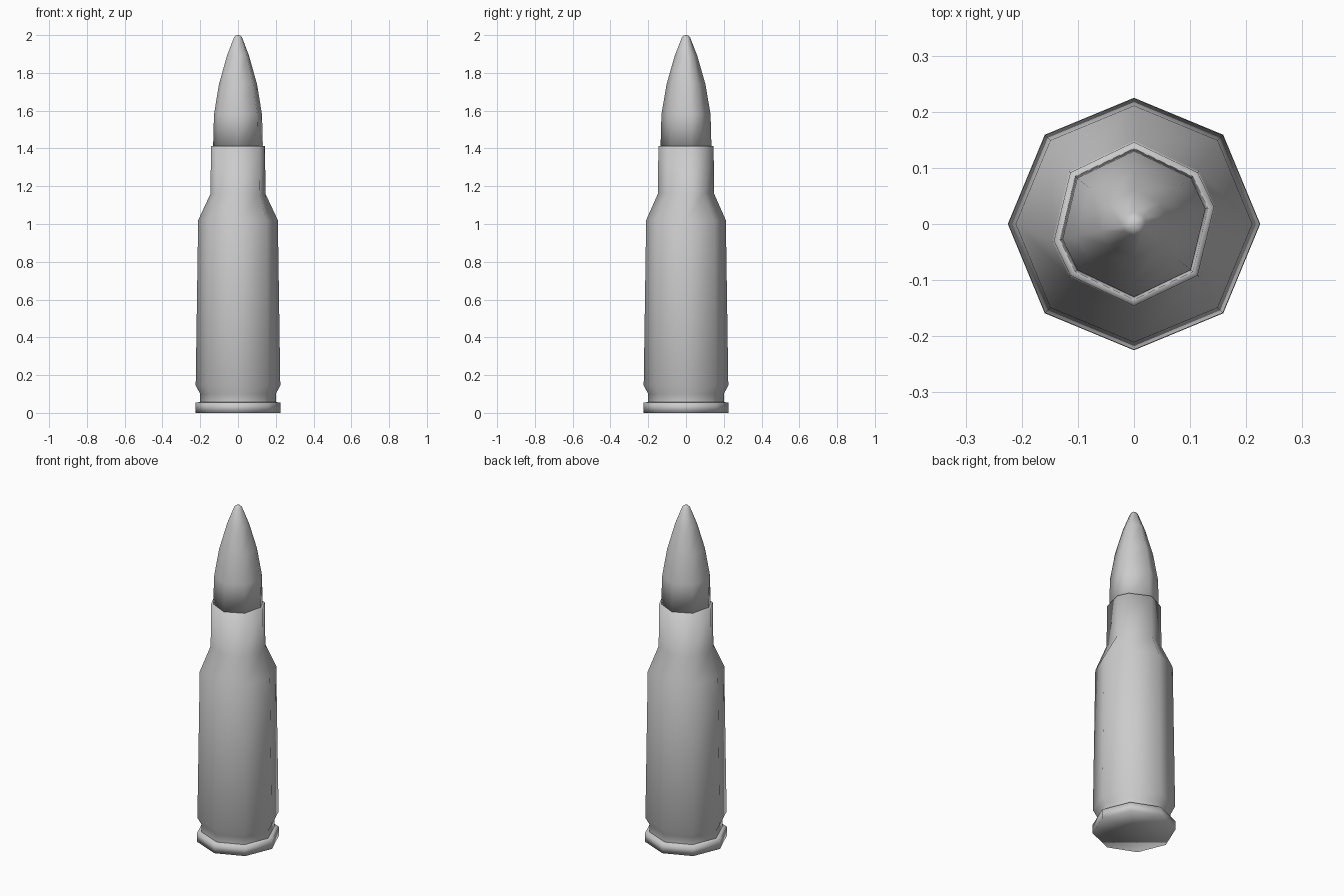
import bpy
import bmesh
from math import cos, sin, radians

default = bpy.data.objects.get("Cube")
if default:
    bpy.data.objects.remove(default, do_unlink=True)

# One plain metal colour
metal = bpy.data.materials.new("grey metal")
metal.use_nodes = True
metal.diffuse_color = (0.6, 0.6, 0.6, 1)
metal.node_tree.nodes["Principled BSDF"].inputs["Base Color"].default_value = metal.diffuse_color

# Eight corner directions: even for the case body, skewed for the neck and bullet
EVEN = [i * 45 for i in range(8)]
half_turn = [12, 39, 90, 141]
SKEWED = half_turn + [a + 180 for a in half_turn]


def lathe(name, rings, start_z, end_z=None):
    """Skin (radius, height, angles) rings; close the ends with centre points."""
    bm = bmesh.new()
    loops = [[bm.verts.new((r * cos(radians(a)), r * sin(radians(a)), z))
              for a in angles] for r, z, angles in rings]
    for low, high in zip(loops, loops[1:]):
        for i in range(8):
            j = (i + 1) % 8
            bm.faces.new((low[i], low[j], high[j], high[i]))
    for loop, z in ((loops[0], start_z), (loops[-1], end_z)):
        if z is not None:
            centre = bm.verts.new((0, 0, z))
            for i in range(8):
                bm.faces.new((loop[i], loop[(i + 1) % 8], centre))
    bmesh.ops.recalc_face_normals(bm, faces=bm.faces)
    mesh = bpy.data.meshes.new(name)
    bm.to_mesh(mesh)
    bm.free()
    mesh.materials.append(metal)
    mesh.shade_smooth()
    obj = bpy.data.objects.new(name, mesh)
    bpy.context.collection.objects.link(obj)
    return obj


# Rim with a shallow dished base
lathe("rim", [(0.225, 0, EVEN), (0.225, 0.055, EVEN), (0.2, 0.057, EVEN)], 0.035)

# Case: extractor groove, tapered body, shoulder and neck
lathe("case", [(0.2, 0.055, EVEN), (0.2, 0.1, EVEN), (0.224, 0.145, EVEN),
               (0.211, 1.02, EVEN), (0.149, 1.16, SKEWED), (0.146, 1.412, SKEWED),
               (0.133, 1.412, SKEWED)], None)

# Pointed bullet seated in the neck
lathe("bullet", [(0.135, 1.4, SKEWED), (0.13, 1.58, SKEWED), (0.103, 1.74, SKEWED),
                 (0.06, 1.89, SKEWED), (0.021, 1.99, SKEWED), (0.012, 1.998, SKEWED)],
      1.4, 2.0)
